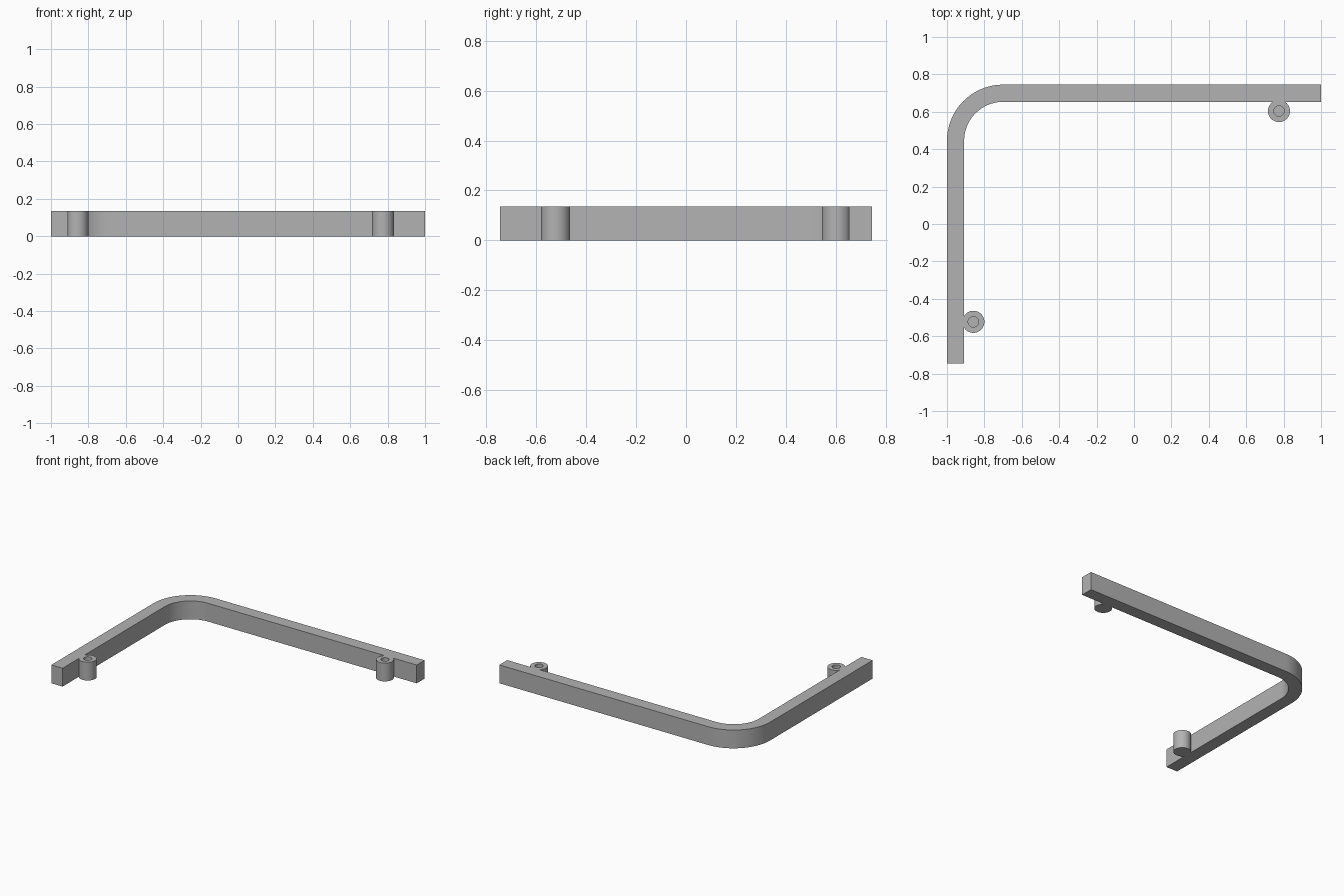
import bpy, bmesh
from math import sin, cos, pi
from mathutils import Matrix, Vector

HEIGHT = 0.135
WIDTH = 0.092
HALF_Y = 0.745
BEND = 0.3

cube = bpy.data.objects.get("Cube")
if cube:
    bpy.data.objects.remove(cube)

grey = bpy.data.materials.new("mid grey")
grey.use_nodes = True
colour = (0.45, 0.45, 0.45, 1)
grey.diffuse_color = colour
grey.node_tree.nodes["Principled BSDF"].inputs["Base Color"].default_value = colour


def finish(name, bm, angle):
    """Turn a bmesh into a shaded, coloured object."""
    bmesh.ops.recalc_face_normals(bm, faces=bm.faces)
    mesh = bpy.data.meshes.new(name)
    bm.to_mesh(mesh)
    bm.free()
    mesh.materials.append(grey)
    obj = bpy.data.objects.new(name, mesh)
    bpy.context.collection.objects.link(obj)
    bpy.ops.object.select_all(action="DESELECT")
    obj.select_set(True)
    bpy.context.view_layer.objects.active = obj
    bpy.ops.object.shade_smooth_by_angle(angle=angle)
    return obj


def bent_bar():
    """Sweep a rectangular section along two legs and a rounded corner."""
    cx, cy = -1 + BEND, HALF_Y - BEND
    steps = 32
    outer, inner = [(-1, -HALF_Y)], [(-1 + WIDTH, -HALF_Y)]
    for i in range(steps + 1):
        a = pi - i / steps * pi / 2
        for side, r in ((outer, BEND), (inner, BEND - WIDTH)):
            side.append((cx + r * cos(a), cy + r * sin(a)))
    outer.append((1, HALF_Y))
    inner.append((1, HALF_Y - WIDTH))

    bm = bmesh.new()
    rings = [[bm.verts.new((*p, z)) for p, z in
              ((o, 0), (o, HEIGHT), (i, HEIGHT), (i, 0))]
             for o, i in zip(outer, inner)]
    for a, b in zip(rings, rings[1:]):
        for k in range(4):
            n = (k + 1) % 4
            bm.faces.new((a[k], b[k], b[n], a[n]))
    bm.faces.new(rings[0])
    bm.faces.new(rings[-1])
    return finish("bent_bar", bm, 0.5)


def screw_boss(name, x, y, turn, wall_gap):
    """Round post with a blind hole, flattened where it meets the bar."""
    radius, hole, floor, sides = 0.059, 0.028, 0.03, 48
    profile = ((radius, 0), (radius, HEIGHT), (hole, HEIGHT), (hole, floor))
    bm = bmesh.new()
    rings = []
    for r, z in profile:
        rings.append([bm.verts.new((max(r * cos(2 * pi * i / sides), -wall_gap),
                                    r * sin(2 * pi * i / sides), z))
                      for i in range(sides)])
    for a, b in zip(rings, rings[1:]):
        for i in range(sides):
            n = (i + 1) % sides
            bm.faces.new((a[i], a[n], b[n], b[i]))
    bm.faces.new(rings[0])
    bm.faces.new(rings[-1])
    place = Matrix.Translation(Vector((x, y, 0))) @ Matrix.Rotation(turn, 4, "Z")
    bm.transform(place)
    return finish(name, bm, 0.5)


bent_bar()
# Posts on the inner faces of the side leg and the back leg
gap = 0.049
screw_boss("side_screw_boss", -1 + WIDTH + gap, -0.523, 0, gap)
screw_boss("back_screw_boss", 0.775, HALF_Y - WIDTH - gap, -pi / 2, gap)
